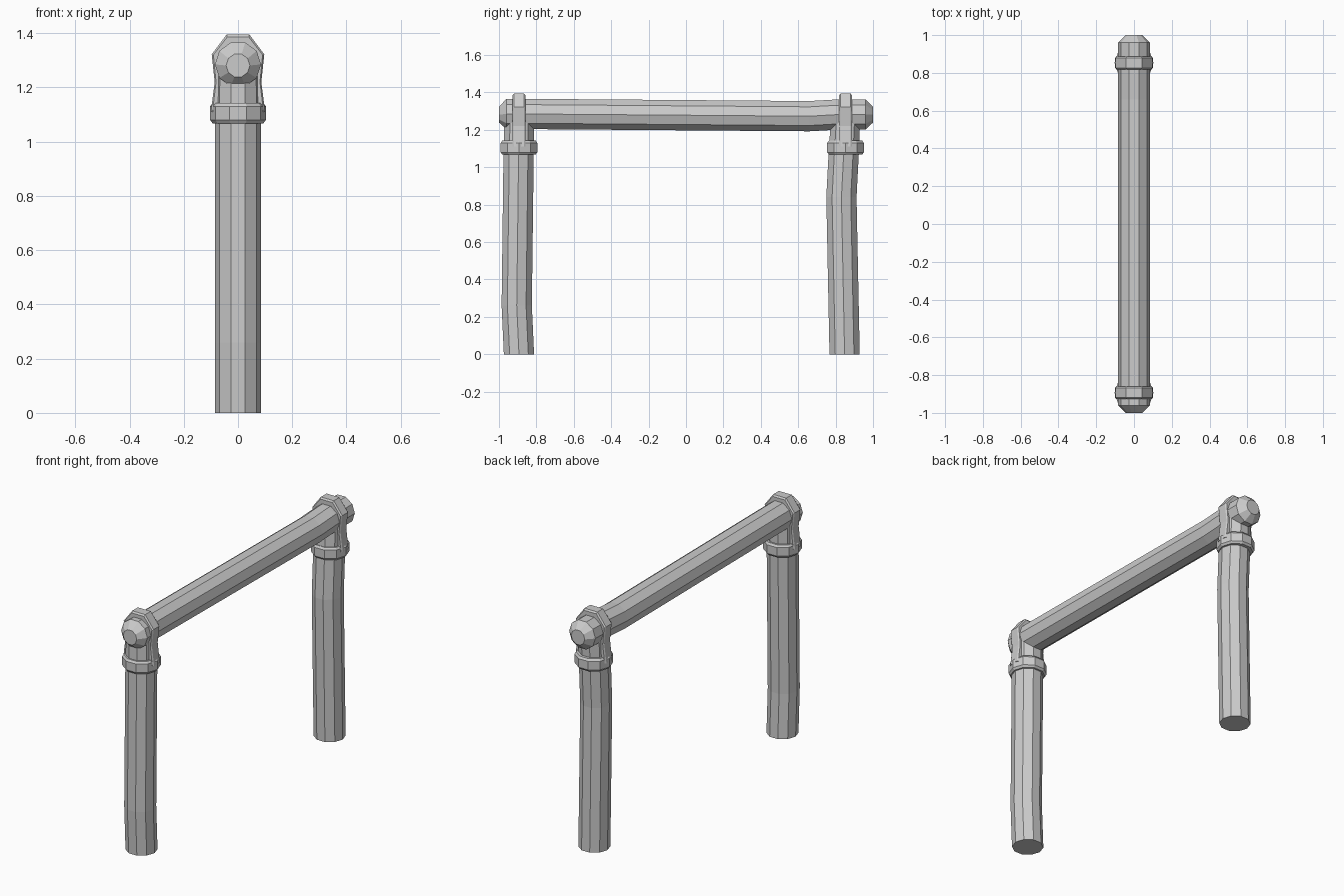
import bpy, bmesh, math

if "Cube" in bpy.data.objects:
    bpy.data.objects.remove(bpy.data.objects["Cube"])

SIDES = 10


def make_object(name, rings, closed_ends=True):
    """Skin a list of equal-length vertex rings, flat shaded."""
    bm = bmesh.new()
    vs = [[bm.verts.new(p) for p in ring] for ring in rings]
    n = len(vs[0])
    for a, b in zip(vs, vs[1:]):
        for i in range(n):
            j = (i + 1) % n
            bm.faces.new((a[i], a[j], b[j], b[i]))
    if closed_ends:
        bm.faces.new(vs[0])
        bm.faces.new(vs[-1])
    bmesh.ops.recalc_face_normals(bm, faces=bm.faces)
    mesh = bpy.data.meshes.new(name)
    bm.to_mesh(mesh)
    bm.free()
    obj = bpy.data.objects.new(name, mesh)
    bpy.context.collection.objects.link(obj)
    return obj


def unit_ring():
    return [(math.cos(math.tau * i / SIDES), math.sin(math.tau * i / SIDES))
            for i in range(SIDES)]


def upright(name, stations):
    """stations: (z, y centre, radius)"""
    return make_object(name, [[(r * c, y + r * s, z) for c, s in unit_ring()]
                              for z, y, r in stations])


def lengthwise(name, stations):
    """stations: (y, z centre, radius)"""
    return make_object(name, [[(r * c, y, z + r * s) for c, s in unit_ring()]
                              for y, z, r in stations])


def strap(name, yc):
    # (outer x, outer z, inner x, inner z) for the right half, bottom to top
    half = [(0.100, 1.11, 0.076, 1.11), (0.086, 1.22, 0.066, 1.22),
            (0.097, 1.322, 0.072, 1.315), (0.042, 1.395, 0.032, 1.36)]
    path = half + [(-a, b, -c, d) for a, b, c, d in reversed(half)]
    # chamfered band section: (fraction from inner to outer, y offset)
    section = [(0, -0.034), (0.75, -0.034), (1, -0.026),
               (1, 0.026), (0.75, 0.034), (0, 0.034)]
    make_object(name, [[(ix + (ox - ix) * t, yc + dy, iz + (oz - iz) * t)
                        for t, dy in section] for ox, oz, ix, iz in path])


# slightly bent posts
R = 0.085
upright("front_post", [(0, -0.893, R), (0.26, -0.905, R),
                       (1.07, -0.895, R), (1.26, -0.892, R * 0.97)])
upright("back_post", [(0, 0.848, R), (0.84, 0.831, R),
                      (1.07, 0.843, R), (1.26, 0.853, R * 0.97)])

# sagging crossbar with chamfered ends
lengthwise("crossbar", [(-1.0, 1.281, 0.044), (-0.96, 1.285, R), (-0.75, 1.284, R),
                        (0.66, 1.273, R), (0.80, 1.281, R),
                        (0.96, 1.282, R), (1.0, 1.281, 0.044)])

# binding collars and straps over the bar
for side, y in (("front", -0.893), ("back", 0.853)):
    upright(side + "_collar", [(1.068, y, 0.094), (1.08, y, 0.103),
                               (1.13, y, 0.103), (1.142, y, 0.094)])
    strap(side + "_strap", y)
